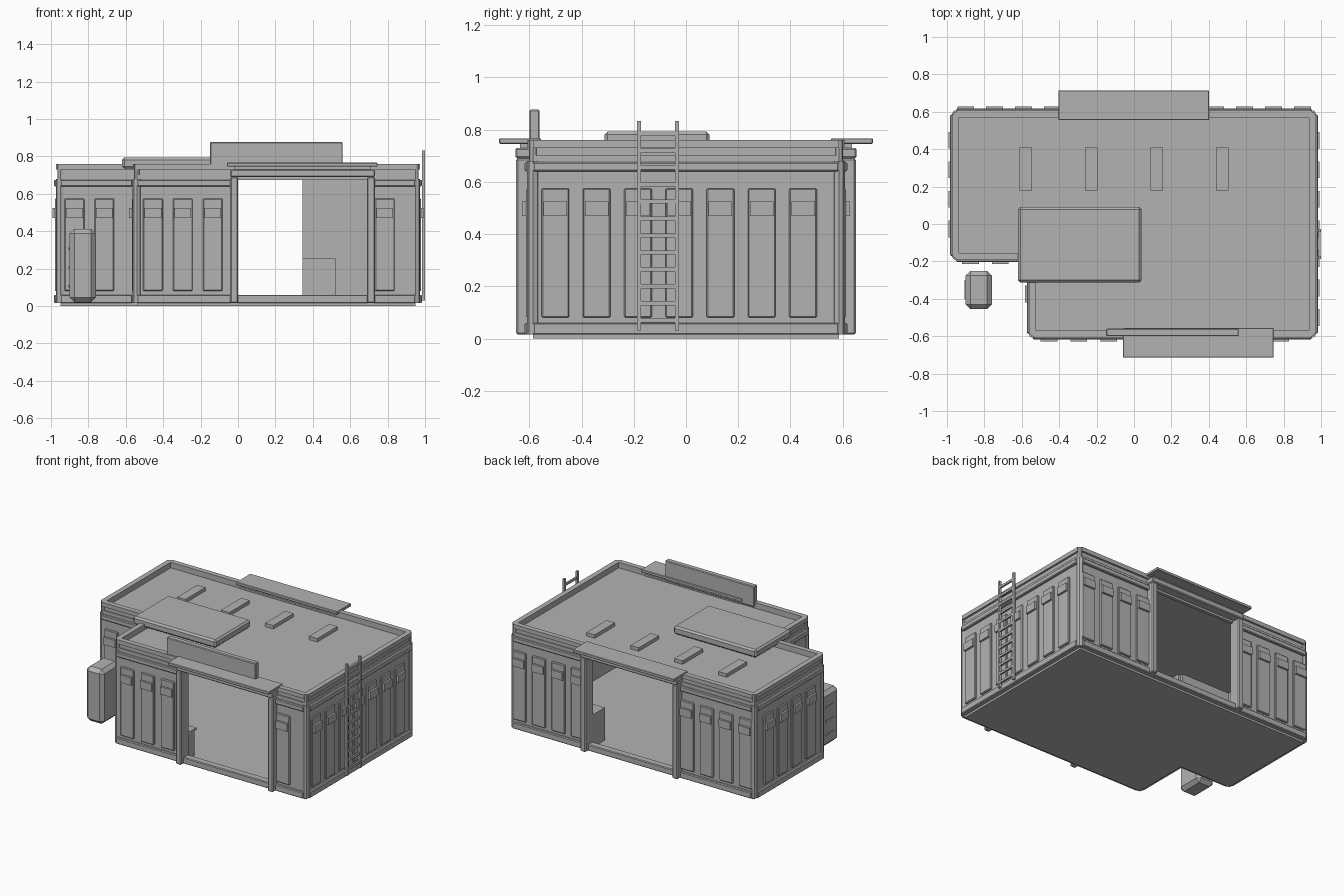
import bpy
import bmesh

cube = bpy.data.objects.get("Cube")
if cube:
    bpy.data.objects.remove(cube, do_unlink=True)

grey = bpy.data.materials.new("plain_grey")
grey.use_nodes = True
grey.diffuse_color = (0.45, 0.45, 0.45, 1)
grey.node_tree.nodes["Principled BSDF"].inputs["Base Color"].default_value = grey.diffuse_color


def finish(name, bm, bevel=0):
    bmesh.ops.recalc_face_normals(bm, faces=bm.faces)
    mesh = bpy.data.meshes.new(name)
    bm.to_mesh(mesh)
    bm.free()
    mesh.materials.append(grey)
    obj = bpy.data.objects.new(name, mesh)
    bpy.context.collection.objects.link(obj)
    if bevel:
        mod = obj.modifiers.new("chamfer", "BEVEL")
        mod.width = bevel
        mod.segments = 1
    return obj


def box(name, xs, ys, zs, bevel=0):
    bm = bmesh.new()
    bmesh.ops.create_cube(bm, size=1)
    for v in bm.verts:
        for i, (lo, hi) in enumerate((xs, ys, zs)):
            v.co[i] = min(lo, hi) if v.co[i] < 0 else max(lo, hi)
    return finish(name, bm, bevel)


def slab(name, outline, z0, z1):
    bm = bmesh.new()
    face = bm.faces.new([bm.verts.new((x, y, z0)) for x, y in outline])
    new = bmesh.ops.extrude_face_region(bm, geom=[face])["geom"]
    bmesh.ops.translate(bm, vec=(0, 0, z1 - z0),
                        verts=[v for v in new if isinstance(v, bmesh.types.BMVert)])
    return finish(name, bm)


def column(name, x, y, z0, z1, radius):
    bm = bmesh.new()
    bmesh.ops.create_cone(bm, cap_ends=True, segments=8, radius1=radius,
                          radius2=radius, depth=z1 - z0)
    bmesh.ops.translate(bm, vec=(x, y, (z0 + z1) / 2), verts=bm.verts)
    return finish(name, bm)


def strip(name, wall, along, depth, zs, bevel=0):
    """Box along a wall; depth is measured outward from its base line."""
    axis, base, out = wall
    across = [base + out * d for d in depth]
    xs, ys = (along, across) if axis == "x" else (across, along)
    return box(name, xs, ys, zs, bevel)


# Main dimensions
W, D = 0.95, 0.585
NX, NY = -0.54, -0.17
DOOR_TOP = 0.69
outline = [(-W, D), (-W, NY), (NX, NY), (NX, -D), (W, -D), (W, D)]

# Floor and roof
slab("floor", outline, 0, 0.02)
slab("roof", outline, 0.69, 0.72)


def build_wall(name, wall, span, panels, door=None):
    lo, hi = span
    pieces = [(lo, door[0]), (door[1], hi)] if door else [span]
    for piece in pieces:
        strip(name + "_wall", wall, piece, (-0.02, 0.015), (0.02, 0.70))
        strip(name + "_cornice", wall, piece, (0, 0.033), (0.64, 0.675), 0.005)
    strip(name + "_base_trim", wall, span, (-0.02, 0.033), (0.015, 0.06), 0.005)
    strip(name + "_neck", wall, span, (-0.015, 0.008), (0.675, 0.73))
    strip(name + "_parapet", wall, span, (-0.015, 0.022), (0.73, 0.76))
    for c in panels:
        strip(name + "_panel", wall, (c - 0.053, c + 0.053), (0.01, 0.028), (0.08, 0.575), 0.005)
        strip(name + "_panel_vent", wall, (c - 0.045, c + 0.045), (0.02, 0.043), (0.47, 0.525))


FRONT_DOOR, BACK_DOOR = (0, 0.69), (-0.345, 0.345)
front, back = ("x", -D, -1), ("x", D, 1)
side_panels = [-0.5 + 0.158 * i for i in range(7)]
back_panels = [s * (0.435 + 0.155 * i) for s in (-1, 1) for i in range(4)]
build_wall("front", front, (NX, W), [-0.455, -0.295, -0.135, 0.785], FRONT_DOOR)
build_wall("back", back, (-W, W), back_panels, BACK_DOOR)
build_wall("left", ("y", W, 1), (-D, D), side_panels)
build_wall("right", ("y", -W, -1), (NY, D), side_panels[3:])
build_wall("recess_front", ("x", NY, -1), (-W, NX), [-0.875, -0.715])
build_wall("recess_side", ("y", NX, -1), (-D, NY), [-0.375])

# Corner columns
for x, y in outline:
    if (x, y) != (NX, NY):
        column("corner_column", x, y, 0.015, 0.68, 0.024)
        column("corner_parapet", x, y, 0.68, 0.76, 0.016)

# Doorway frames and canopies
for label, wall, door in (("front", front, FRONT_DOOR), ("back", back, BACK_DOOR)):
    a, b = door
    for jamb in ((a - 0.042, a), (b, b + 0.042)):
        strip(label + "_door_post", wall, jamb, (-0.02, 0.065), (0.015, DOOR_TOP), 0.006)
    strip(label + "_door_lintel", wall, (a - 0.042, b + 0.042), (-0.02, 0.068),
          (DOOR_TOP, 0.73), 0.006)
    strip(label + "_canopy_support", wall, (a - 0.02, b + 0.02), (-0.015, 0.05), (0.73, 0.745))
    strip(label + "_canopy", wall, (a - 0.058, b + 0.056), (-0.03, 0.13), (0.745, 0.766), 0.003)

# Blank board above the front door
box("roof_board", (-0.15, 0.56), (-0.6, -0.56), (0.73, 0.877), 0.005)

# Roof equipment
box("roof_unit", (-0.62, 0.04), (-0.312, 0.09), (0.735, 0.793), 0.012)
for i in range(4):
    x = -0.578 + 0.35 * i
    box("roof_vent", (x - 0.033, x + 0.033), (0.18, 0.41), (0.71, 0.745))

# Ladder on the side wall
for y in (-0.18, -0.035):
    box("ladder_rail", (0.984, 1.0), (y - 0.008, y + 0.008), (0.03, 0.832))
for i in range(12):
    z = 0.07 + 0.065 * i
    box("ladder_rung", (0.986, 0.998), (-0.18, -0.035), (z - 0.008, z + 0.008))

# Freestanding tank with side lugs
box("tank", (-0.9, -0.76), (-0.455, -0.25), (0.02, 0.412), 0.025)
for z in (0.1, 0.2, 0.3):
    box("tank_lug", (-0.905, -0.89), (-0.4, -0.3), (z, z + 0.012))

# Interior furniture
box("back_cabinet", (0.345, 0.52), (0.43, 0.57), (0.02, 0.255))
box("front_cabinet", (-0.19, -0.01), (-0.57, -0.48), (0.02, 0.2))
box("front_cabinet_top", (-0.19, -0.005), (-0.57, -0.465), (0.2, 0.215))
